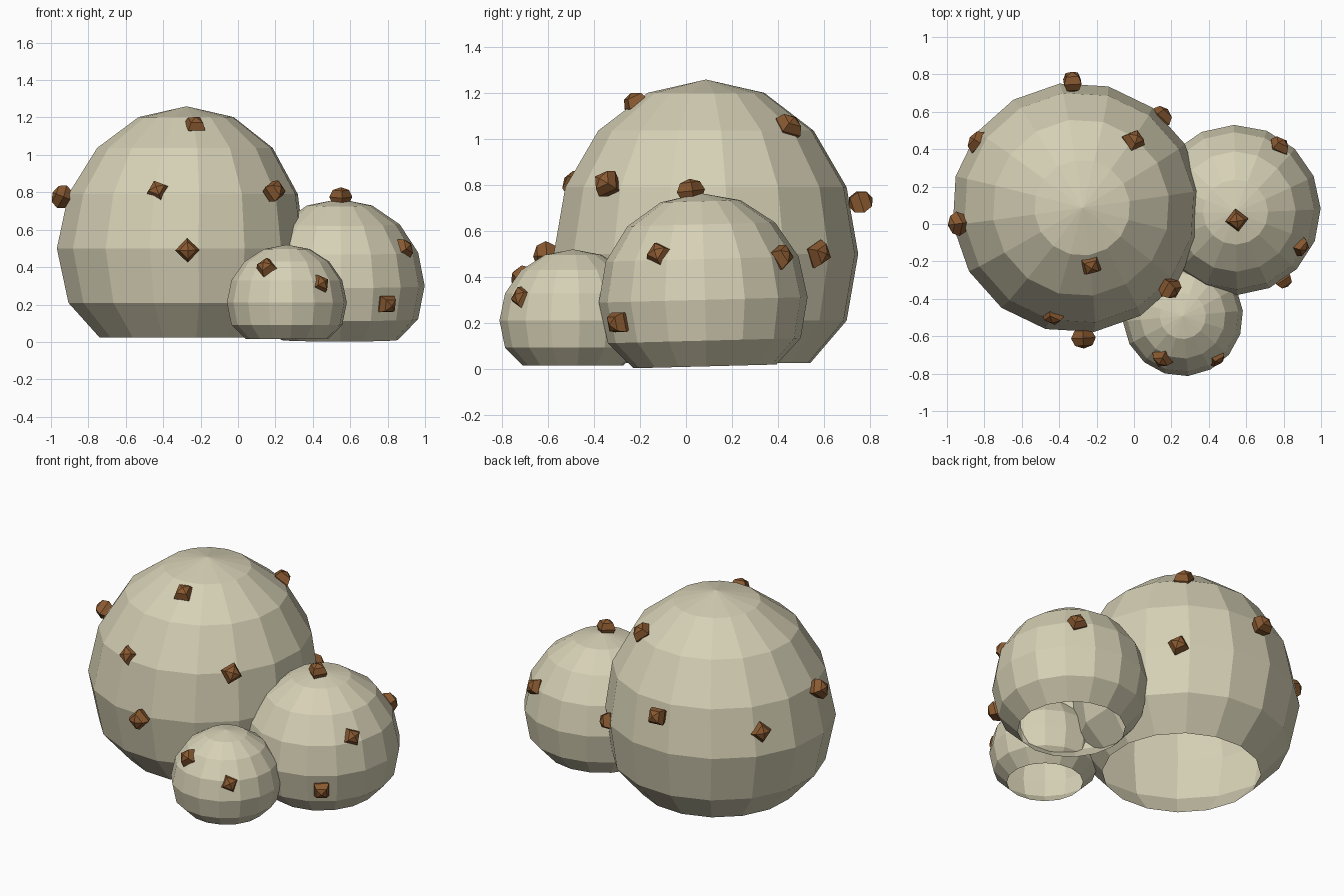
import bpy, bmesh
from math import sin, cos, pi, radians
from mathutils import Vector, Matrix

if "Cube" in bpy.data.objects:
    bpy.data.objects.remove(bpy.data.objects["Cube"])


def material(name, rgb):
    m = bpy.data.materials.new(name)
    m.diffuse_color = (*rgb, 1)
    m.use_nodes = True
    m.node_tree.nodes["Principled BSDF"].inputs["Base Color"].default_value = m.diffuse_color
    return m


SHELL = material("pale_shell", (0.67, 0.63, 0.46))
BROWN = material("brown_lump", (0.25, 0.10, 0.03))


def finish(bm, name, mat):
    me = bpy.data.meshes.new(name)
    bm.to_mesh(me)
    bm.free()
    me.materials.append(mat)
    ob = bpy.data.objects.new(name, me)
    bpy.context.collection.objects.link(ob)
    return ob


def dome(name, centre, radius, height, turn, bottom, bow=0, tilt=0, segments=16):
    """Open-bottomed faceted sphere: five rings under the tip plus a flattened rim."""
    bm = bmesh.new()
    spin = Matrix.Rotation(radians(tilt), 3, 'X')
    c = Vector(centre)

    def vert(r, z, a):
        p = spin @ Vector((r * cos(a) + bow * abs(z / height), r * sin(a), z))
        return bm.verts.new(c + p)

    tip = vert(0, height, 0)
    rings = []
    for k in range(1, 7):
        t = k * pi / 8
        z = max(height * cos(t), bottom - centre[2])
        r = radius * sin(t) * (0.97 if k == 6 else 1)
        rings.append([vert(r, z, radians(turn) + 2 * pi * i / segments)
                      for i in range(segments)])
    for i in range(segments):
        j = (i + 1) % segments
        bm.faces.new((tip, rings[0][i], rings[0][j]))
        for up, low in zip(rings, rings[1:]):
            bm.faces.new((up[i], low[i], low[j], up[j]))
    finish(bm, name, SHELL)


def lumps(name, centre, points, size):
    """Small faceted lumps half sunk in a dome, each pointing away from its centre."""
    for n, p in enumerate(points):
        p = Vector(p)
        normal = (p - Vector(centre)).normalized()
        out = normal.to_track_quat('Z', 'Y').to_matrix().to_4x4()
        bm = bmesh.new()
        bmesh.ops.create_uvsphere(
            bm, u_segments=4, v_segments=4, radius=size,
            matrix=Matrix.Translation(p - normal * 0.01) @ out
            @ Matrix.Rotation(n * 0.4, 4, 'Z') @ Matrix.Diagonal((1, 1, 0.85, 1)))
        finish(bm, f"{name}_{n + 1}", BROWN)


# Large dome at the back left
big = (-0.305, 0.087, 0.50)
dome("large_dome", big, 0.67, 0.76, 8, 0.025, bow=0.03)
lumps("large_dome_lump", big, [
    (-0.95, 0.00, 0.78), (-0.43, -0.49, 0.81), (-0.23, -0.22, 1.16),
    (0.20, -0.35, 0.81), (-0.27, -0.62, 0.49), (0.00, 0.45, 1.06),
    (-0.33, 0.77, 0.73), (0.15, 0.58, 0.50), (-0.84, 0.44, 0.64)], 0.066)

# Medium dome on the right
mid = (0.543, 0.075, 0.30)
dome("medium_dome", mid, 0.455, 0.465, 1, 0.01, tilt=1.5)
lumps("medium_dome_lump", mid, [
    (0.55, 0.02, 0.785), (0.89, -0.12, 0.50), (0.80, -0.30, 0.20),
    (0.78, 0.42, 0.49)], 0.062)

# Small dome in front
small = (0.261, -0.492, 0.21)
dome("small_dome", small, 0.322, 0.31, 5, 0.015)
lumps("small_dome_lump", small, [(0.15, -0.72, 0.40), (0.44, -0.715, 0.31)], 0.06)
